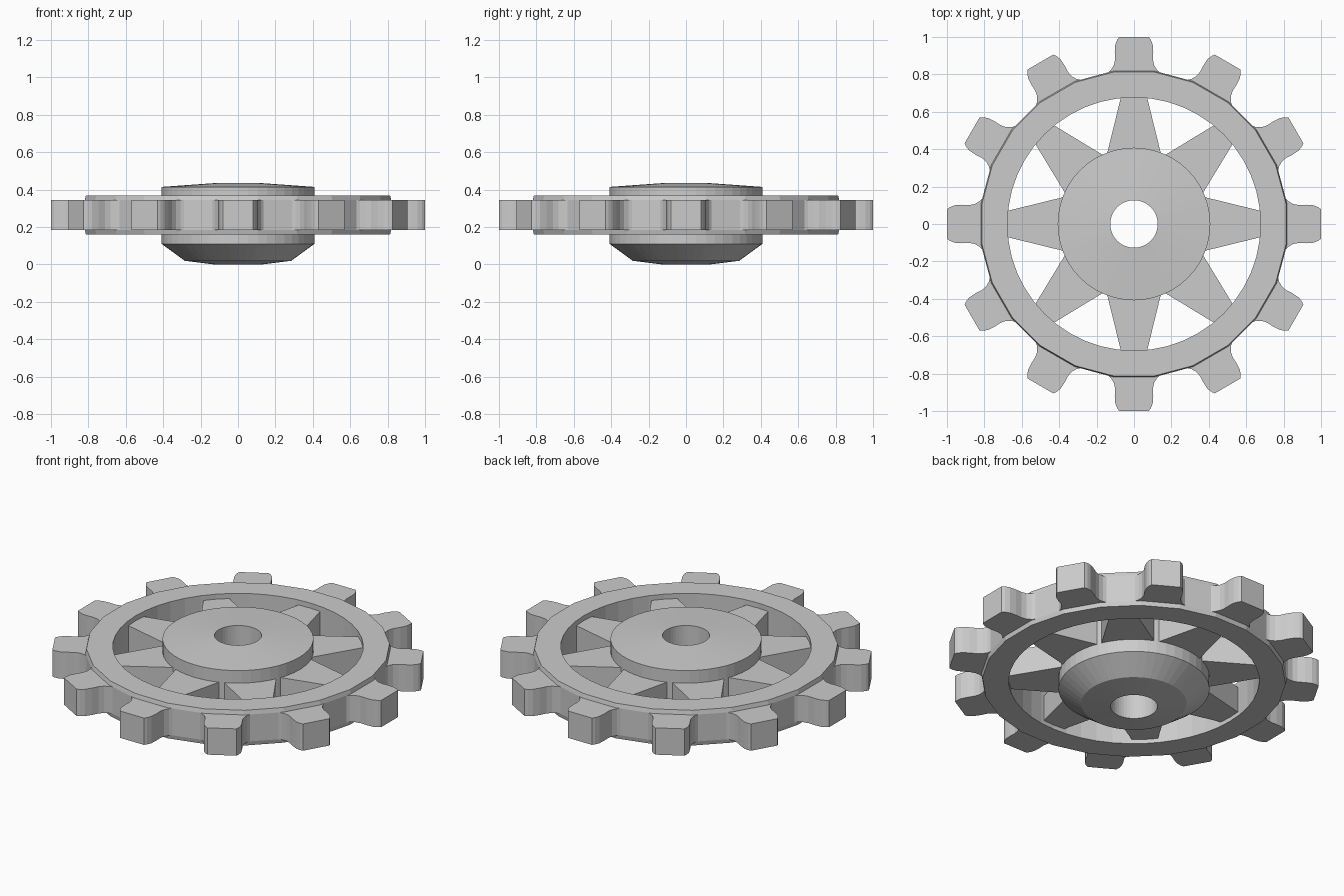
import bpy, bmesh
from math import sin, cos, pi, radians
from mathutils import Matrix

if "Cube" in bpy.data.objects:
    bpy.data.objects.remove(bpy.data.objects["Cube"])


def finish(bm, name):
    bmesh.ops.recalc_face_normals(bm, faces=bm.faces)
    mesh = bpy.data.meshes.new(name)
    bm.to_mesh(mesh)
    bm.free()
    obj = bpy.data.objects.new(name, mesh)
    bpy.context.collection.objects.link(obj)
    return obj


def lathe(name, profile, sides, radius_scale=lambda i, r: r):
    """Revolve a closed (radius, z) profile about z."""
    bm = bmesh.new()
    rings = []
    for i in range(sides):
        a = 2 * pi * i / sides
        ring = []
        for r, z in profile:
            rr = radius_scale(i, r)
            ring.append(bm.verts.new((rr * cos(a), rr * sin(a), z)))
        rings.append(ring)
    n = len(profile)
    for i in range(sides):
        p, q = rings[i], rings[(i + 1) % sides]
        for j in range(n):
            k = (j + 1) % n
            bm.faces.new((p[j], q[j], q[k], p[k]))
    return finish(bm, name)


def radial_prisms(name, half, z0, z1, count):
    """Extrude a mirrored (x, half width) outline and repeat it round z."""
    outline = half + [(x, -y) for x, y in reversed(half)]
    bm = bmesh.new()
    for i in range(count):
        rot = Matrix.Rotation(2 * pi * i / count, 3, 'Z')
        low = [bm.verts.new(rot @ Matrix.Identity(3).col[0] * 0) for _ in outline]
        high = [bm.verts.new((0, 0, 0)) for _ in outline]
        for (x, y), a, b in zip(outline, low, high):
            c, s = cos(2 * pi * i / count), sin(2 * pi * i / count)
            a.co = (x * c - y * s, x * s + y * c, z0)
            b.co = (x * c - y * s, x * s + y * c, z1)
        bm.faces.new(low)
        bm.faces.new(high)
        n = len(outline)
        for j in range(n):
            k = (j + 1) % n
            bm.faces.new((low[j], low[k], high[k], high[j]))
    return finish(bm, name)


# Central hub: bored disc with conical underside and slightly domed top
lathe("hub", [(0.127, 0.0), (0.285, 0.02), (0.408, 0.11),
              (0.408, 0.415), (0.127, 0.435)], 48)


# Rim: round inside, 24 flat sides outside with a small chamfer
def rim_radius(i, r):
    return r * cos(radians(7.5)) if r > 0.75 and i % 2 == 0 else r


lathe("rim", [(0.677, 0.16), (0.82, 0.16), (0.826, 0.185), (0.826, 0.345),
              (0.82, 0.37), (0.677, 0.37)], 48, rim_radius)

# Eight tapered spokes
radial_prisms("spokes", [(0.38, 0.143), (0.69, 0.067)], 0.185, 0.34, 8)

# Twelve teeth with flared roots and chamfered tips
radial_prisms("teeth", [(0.77, 0.16), (0.806, 0.142), (0.825, 0.122), (0.85, 0.107),
                        (0.88, 0.101), (0.92, 0.103), (0.96, 0.1),
                        (0.985, 0.09), (1.0, 0.079)], 0.185, 0.345, 12)
